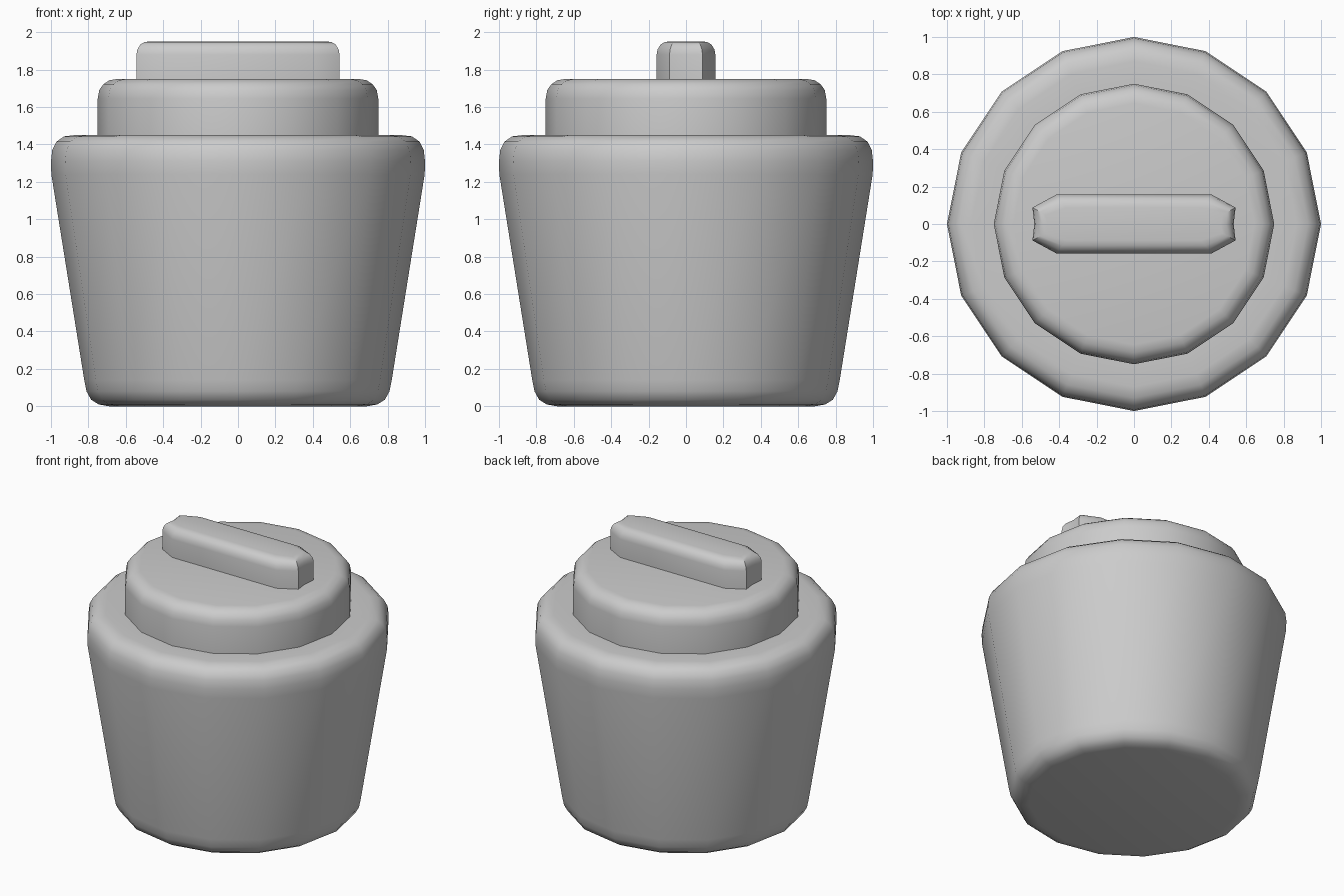
import bpy, bmesh
from math import sin, cos, tau, radians

if "Cube" in bpy.data.objects:
    bpy.data.objects.remove(bpy.data.objects["Cube"])

SIDES = 16


def loft(name, rings, cap_bottom, cap_top):
    """Skin a stack of equal-length closed rings."""
    bm = bmesh.new()
    loops = [[bm.verts.new(p) for p in ring] for ring in rings]
    for a, b in zip(loops, loops[1:]):
        for i in range(len(a)):
            j = (i + 1) % len(a)
            bm.faces.new((a[i], a[j], b[j], b[i]))
    if cap_bottom:
        bm.faces.new(loops[0][::-1])
    if cap_top:
        bm.faces.new(loops[-1])
    me = bpy.data.meshes.new(name)
    bm.to_mesh(me)
    bm.free()
    ob = bpy.data.objects.new(name, me)
    bpy.context.collection.objects.link(ob)
    bpy.ops.object.select_all(action='DESELECT')
    ob.select_set(True)
    bpy.context.view_layer.objects.active = ob
    bpy.ops.object.shade_smooth_by_angle(angle=radians(35))
    return ob


def turned(profile):
    return [[(r * cos(tau * i / SIDES), r * sin(tau * i / SIDES), z)
             for i in range(SIDES)] for r, z in profile]


# Tapered pot with rounded foot and shoulder
loft("pot_body", turned([
    (0.69, 0.0), (0.745, 0.01), (0.785, 0.035), (0.81, 0.08), (0.822, 0.14),
    (0.998, 1.24), (1.0, 1.31), (0.993, 1.37), (0.97, 1.415), (0.93, 1.443),
    (0.87, 1.45), (0.75, 1.45)]), True, False)

# Round lid step
loft("lid", turned([
    (0.75, 1.45), (0.75, 1.645), (0.742, 1.69), (0.72, 1.722),
    (0.688, 1.743), (0.645, 1.75)]), False, True)

# Bar grip with chamfered, slightly hollow ends
HX, HY = 0.543, 0.157
outline = [(0.533, 0), (HX, 0.088), (0.415, HY), (-0.415, HY), (-HX, 0.088),
           (-0.533, 0), (-HX, -0.088), (-0.415, -HY), (0.415, -HY), (HX, -0.088)]
steps = [(0, 1.75), (0, 1.88), (0.005, 1.908), (0.02, 1.933),
         (0.042, 1.947), (0.07, 1.951)]
loft("grip", [[(x * (1 - d / HX), y * (1 - d / HY), z) for x, y in outline]
              for d, z in steps], False, True)
